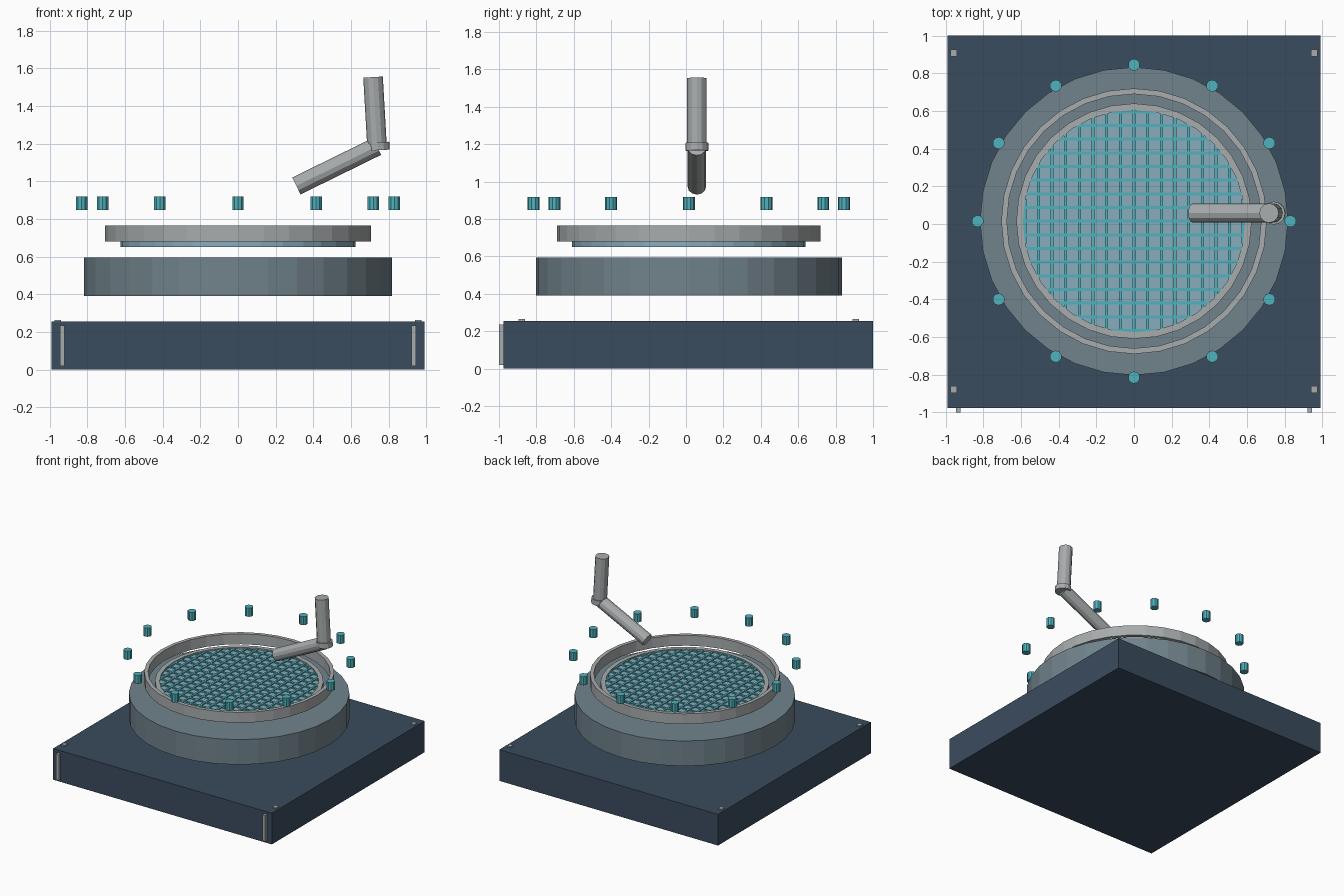
import bpy
import bmesh
from math import cos, sin, pi, sqrt
from mathutils import Vector

default = bpy.data.objects.get("Cube")
if default:
    bpy.data.objects.remove(default, do_unlink=True)

CY = 0.015  # depth of the shared axis of the round parts


def material(name, rgb):
    lin = [((c / 255 + 0.055) / 1.055) ** 2.4 for c in rgb] + [1.0]
    m = bpy.data.materials.new(name)
    m.use_nodes = True
    m.diffuse_color = lin
    m.node_tree.nodes["Principled BSDF"].inputs["Base Color"].default_value = lin
    return m


navy = material("navy", (58, 76, 94))
slate = material("slate grey", (113, 131, 140))
steel = material("light steel", (168, 172, 173))
teal = material("teal", (80, 178, 190))
pale = material("pale blue", (138, 172, 188))


def finish(name, bm, mat):
    bmesh.ops.recalc_face_normals(bm, faces=bm.faces)
    mesh = bpy.data.meshes.new(name)
    bm.to_mesh(mesh)
    bm.free()
    mesh.materials.append(mat)
    obj = bpy.data.objects.new(name, mesh)
    bpy.context.collection.objects.link(obj)
    return obj


def add_box(bm, lo, hi):
    made = bmesh.ops.create_cube(bm, size=1)["verts"]
    for v in made:
        v.co = Vector([(a + b) / 2 + c * (b - a) for a, b, c in zip(lo, hi, v.co)])


def box(name, lo, hi, mat):
    bm = bmesh.new()
    add_box(bm, lo, hi)
    return finish(name, bm, mat)


def rod(name, start, end, radius, mat, sides=12):
    """Capped cylinder between two points."""
    start, end = Vector(start), Vector(end)
    axis = end - start
    bm = bmesh.new()
    bmesh.ops.create_cone(bm, cap_ends=True, segments=sides, radius1=radius,
                          radius2=radius, depth=axis.length)
    obj = finish(name, bm, mat)
    obj.rotation_euler = axis.to_track_quat("Z", "Y").to_euler()
    obj.location = (start + end) / 2
    return obj


def ring(name, inner, outer, z0, z1, mat, sides=32):
    """Flat-sided tube made by sweeping a rectangular profile."""
    bm = bmesh.new()
    profile = [(inner, z0), (outer, z0), (outer, z1), (inner, z1)]
    loops = []
    for i in range(sides):
        a = 2 * pi * i / sides
        loops.append([bm.verts.new((r * cos(a), CY + r * sin(a), z)) for r, z in profile])
    for i in range(sides):
        p, q = loops[i], loops[(i + 1) % sides]
        for k in range(4):
            n = (k + 1) % 4
            bm.faces.new((p[k], q[k], q[n], p[n]))
    return finish(name, bm, mat)


# Square base with corner pads and front strips
box("base", (-0.99, -0.976, 0), (0.99, 1, 0.255), navy)
for sx, side in ((-1, "right"), (1, "left")):
    for sy, end in ((-1, "front"), (1, "back")):
        x, y = sx * 0.956, CY + sy * 0.893
        box(f"{end}_{side}_pad", (x - 0.017, y - 0.018, 0.25),
            (x + 0.017, y + 0.018, 0.264), steel)
    x = sx * 0.934
    box(f"{side}_front_strip", (x - 0.012, -1, 0.02), (x + 0.012, -0.97, 0.235), steel)

# Body drum, membrane disc and rings
rod("drum", (0, CY, 0.39), (0, CY, 0.595), 0.818, slate, 32)
rod("membrane", (0, CY, 0.65), (0, CY, 0.682), 0.625, pale, 32)
ring("membrane_rim", 0.59, 0.625, 0.68, 0.694, steel)
ring("clamp_ring", 0.675, 0.705, 0.68, 0.765, steel)

# Grid of bars trimmed to the rim
bm = bmesh.new()
step, half, reach = 0.0725, 0.008, 0.592
for i in range(-8, 9):
    p = i * step
    length = sqrt(reach ** 2 - p ** 2)
    add_box(bm, (p - half, CY - length, 0.68), (p + half, CY + length, 0.69))
    add_box(bm, (-length, CY + p - half, 0.68), (length, CY + p + half, 0.689))
finish("grid_bars", bm, teal)

# Circle of floating pegs
for i in range(12):
    a = i * pi / 6
    x, y = 0.83 * cos(a), CY + 0.83 * sin(a)
    rod(f"peg_{i + 1}", (x, y, 0.848), (x, y, 0.918), 0.032, teal, 10)

# Bent arm with a collar at the elbow
AY = 0.058
elbow = (0.738, AY, 1.185)
rod("arm_upper", elbow, (0.717, AY, 1.553), 0.052, steel)
rod("arm_lower", (0.31, AY, 0.975), elbow, 0.05, steel)
rod("arm_elbow", (0.744, AY, 1.165), (0.742, AY, 1.207), 0.061, steel)
